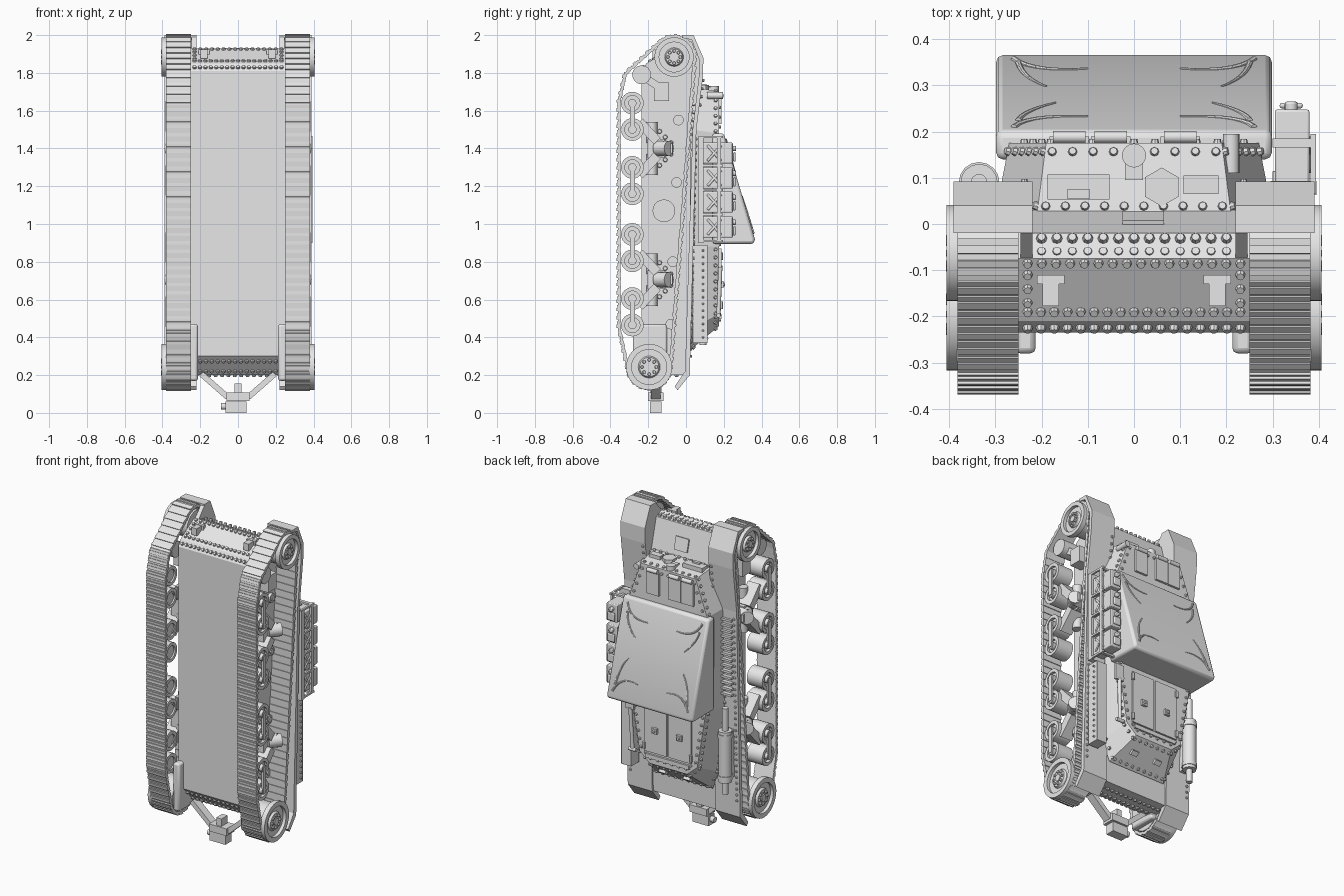
import bpy, bmesh, math
from mathutils import Vector, Matrix
from mathutils.geometry import convex_hull_2d

if "Cube" in bpy.data.objects:
    bpy.data.objects.remove(bpy.data.objects["Cube"])

grey = bpy.data.materials.new("plain_grey")
grey.use_nodes = True
grey.diffuse_color = (0.8, 0.8, 0.8, 1)
grey.node_tree.nodes["Principled BSDF"].inputs["Base Color"].default_value = (0.8, 0.8, 0.8, 1)


class Part:
    """Collects primitives into one named object."""
    def __init__(self, name):
        self.name, self.bm = name, bmesh.new()

    def box(self, centre, size, rot=None):
        m = Matrix.Translation(centre) @ (rot or Matrix()) @ Matrix.Diagonal((*size, 1))
        bmesh.ops.create_cube(self.bm, size=1, matrix=m)
        return self

    def cyl(self, a, b, r, r2=None, n=16):
        a, b = Vector(a), Vector(b)
        m = Matrix.Translation((a + b) / 2) @ (b - a).to_track_quat("Z", "Y").to_matrix().to_4x4()
        bmesh.ops.create_cone(self.bm, cap_ends=True, segments=n, radius1=r,
                              radius2=r if r2 is None else r2, depth=(b - a).length, matrix=m)
        return self

    def loft(self, lower, upper):
        a = [self.bm.verts.new(p) for p in lower]
        b = [self.bm.verts.new(p) for p in upper]
        for i in range(len(a)):
            j = (i + 1) % len(a)
            self.bm.faces.new((a[i], a[j], b[j], b[i]))
        self.bm.faces.new(a[::-1])
        self.bm.faces.new(b)
        return self

    def prism(self, yz, x0, x1):
        return self.loft([(x0, *p) for p in yz], [(x1, *p) for p in yz])

    def rivets(self, a, b, n, normal, r=0.012):
        a, b, normal = Vector(a), Vector(b), Vector(normal).normalized()
        for i in range(n):
            p = a.lerp(b, i / max(n - 1, 1))
            self.cyl(p - normal * 0.004, p + normal * 0.009, r, r * 0.7, 8)
        return self

    def ring(self, x0, x1, y, z, r_out, r_in, n=24):
        loops = []
        for x, r in ((x0, r_out), (x1, r_out), (x1, r_in), (x0, r_in)):
            loops.append([self.bm.verts.new((x, y + r * math.cos(t * math.tau / n),
                                             z + r * math.sin(t * math.tau / n))) for t in range(n)])
        for k in range(4):
            p, q = loops[k], loops[(k + 1) % 4]
            for i in range(n):
                self.bm.faces.new((p[i], p[(i + 1) % n], q[(i + 1) % n], q[i]))
        return self

    def done(self, mirror=False, bevel=0, smooth=True):
        bm = self.bm
        if mirror:
            new = bmesh.ops.duplicate(bm, geom=bm.verts[:] + bm.edges[:] + bm.faces[:])["geom"]
            for v in new:
                if isinstance(v, bmesh.types.BMVert):
                    v.co.x *= -1
        bmesh.ops.recalc_face_normals(bm, faces=bm.faces[:])
        me = bpy.data.meshes.new(self.name)
        bm.to_mesh(me)
        bm.free()
        ob = bpy.data.objects.new(self.name, me)
        bpy.context.collection.objects.link(ob)
        me.materials.append(grey)
        if bevel:
            mod = ob.modifiers.new("bevel", "BEVEL")
            mod.width, mod.segments = bevel, 2
        if smooth:
            bpy.ops.object.select_all(action="DESELECT")
            ob.select_set(True)
            bpy.context.view_layer.objects.active = ob
            bpy.ops.object.shade_smooth_by_angle(angle=math.radians(35))
        return ob


# Lower hull with nose and tail plates
hull = [(-0.235, 0.3), (-0.235, 1.81), (-0.21, 1.85), (-0.075, 1.93), (-0.02, 1.91), (0.03, 1.72), (0.01, 0.2), (-0.14, 0.2)]
Part("lower_hull").prism(hull, -0.25, 0.25).done(smooth=False)
p = Part("hull_rivets")
p.rivets((-0.23, -0.225, 1.83), (0.23, -0.225, 1.83), 17, (0, -1, 0.6))
p.rivets((-0.23, -0.19, 1.862), (0.23, -0.19, 1.862), 17, (0, -0.5, 0.86))
p.rivets((-0.23, -0.085, 1.924), (0.23, -0.085, 1.924), 16, (0, -0.5, 0.86))
for y in (-0.06, -0.03):
    p.rivets((-0.2, y, 1.92), (0.2, y, 1.92), 13, (0, 0.3, 1))
for y, z in ((-0.21, 0.273), (-0.16, 0.221)):
    p.rivets((-0.2, y, z), (0.2, y, z), 14, (0, -0.7, -0.7))
for y in (-0.11, -0.05):
    p.rivets((-0.22, y, 0.2), (0.22, y, 0.2), 14, (0, 0, -1))
for x in (-0.23, 0.23):
    p.rivets((x, -0.17, 1.873), (x, -0.11, 1.91), 3, (0, -0.5, 0.86))
p.done()
Part("nose_lugs").box((0.18, -0.145, 1.9), (0.035, 0.065, 0.045)).box((0.18, -0.12, 1.91), (0.06, 0.02, 0.03)).done(True)
Part("driver_access_plate").box((0.02, 0.012, 1.8), (0.09, 0.012, 0.08), Matrix.Rotation(0.26, 4, "X")).done()

# Fenders, front guards and rear flaps
fender = [(-0.02, 2.0), (0.04, 2.0), (0.092, 1.88), (0.09, 1.78), (0.055, 1.5), (0.02, 0.2), (-0.045, 0.12),
          (-0.06, 0.14), (-0.005, 0.22), (0.035, 1.5), (0.068, 1.78), (0.07, 1.87), (0.03, 1.975), (-0.02, 1.985)]
Part("fenders").prism(fender, 0.22, 0.39).done(True, smooth=False)
Part("fender_inner_walls").prism([(-0.02, 1.99), (0.04, 1.99), (0.088, 1.88), (0.085, 1.78), (0.04, 1.5), (-0.1, 1.5), (-0.1, 1.9)],
                                 0.22, 0.245).done(True, smooth=False)
p = Part("fender_rivets")
p.rivets((0.37, 0.022, 0.3), (0.37, 0.052, 1.45), 32, (0, 1, 0), 0.009)
p.rivets((0.237, 0.056, 1.5), (0.237, 0.088, 1.76), 7, (0, 1, 0), 0.009)
p.done(True)
Part("final_drive_housings").box((0.235, -0.19, 0.32), (0.045, 0.18, 0.3)).done(True, 0.012)

# Tracks: links laid along the hull of the wheel circles
circles = [(-0.063, 1.884, 0.108), (-0.25, 1.755, 0.078), (-0.284, 1.64, 0.07), (-0.284, 0.46, 0.07), (-0.195, 0.243, 0.112)]
cloud = [Vector((y + r * math.cos(t * math.tau / 72), z + r * math.sin(t * math.tau / 72)))
         for y, z, r in circles for t in range(72)]
path = [cloud[i] for i in convex_hull_2d(cloud)]
area = sum(a.x * b.y - a.y * b.x for a, b in zip(path, path[1:] + path[:1]))
if area < 0:
    path.reverse()
segs = list(zip(path, path[1:] + path[:1]))
total = sum((b - a).length for a, b in segs)
count = 92
step = total / count
p, k, base = Part("tracks"), 0, 0
for i in range(count):
    while base + (segs[k][1] - segs[k][0]).length < i * step:
        base += (segs[k][1] - segs[k][0]).length
        k += 1
    a, b = segs[k]
    d = (b - a).normalized()
    c = a + d * (i * step - base)
    rot = Matrix.Rotation(math.atan2(d.y, d.x), 4, "X")
    p.box((0.316, c.x, c.y), (0.132, step * 1.12, 0.016), rot @ Matrix.Rotation(0.1, 4, "X"))
    p.box((0.316, c.x + d.y * 0.008, c.y - d.x * 0.008), (0.132, step * 0.4, 0.012), rot)
p.done(True, smooth=False)

# Idlers and drive wheels
p = Part("end_wheels")
for y, z, r in ((-0.063, 1.884, 0.104), (-0.195, 0.243, 0.122)):
    p.ring(0.375, 0.405, y, z, r, r * 0.76, 32)
    p.cyl((0.25, y, z), (0.385, y, z), r * 0.82, n=32)
    p.cyl((0.38, y, z), (0.398, y, z), r * 0.5, r * 0.42, 24)
    p.cyl((0.39, y, z), (0.405, y, z), r * 0.18)
    for t in range(8):
        w = t * math.tau / 8
        p.rivets((0.398, y + r * 0.31 * math.cos(w), z + r * 0.31 * math.sin(w)), (0, 0, 0), 1, (1, 0, 0), 0.01)
p.done(True)

# Road wheels and suspension bogies
p, q = Part("road_wheels"), Part("suspension_bogies")
for cz in (1.40, 0.705):
    for s in (-1, 1):
        mid = cz + s * 0.17
        for off in (-0.07, 0.07):
            z = mid + off
            p.ring(0.265, 0.372, -0.284, z, 0.06, 0.04)
            p.cyl((0.275, -0.284, z), (0.355, -0.284, z), 0.045)
            p.cyl((0.35, -0.284, z), (0.38, -0.284, z), 0.022)
        q.box((0.378, -0.284, mid), (0.012, 0.026, 0.16))
        q.box((0.31, -0.2, cz + s * 0.09), (0.08, 0.05, 0.14), Matrix.Rotation(s * 0.75, 4, "X"))
        q.cyl((0.27, -0.18, cz + s * 0.03), (0.27, -0.18, cz + s * 0.14), 0.028)
        q.rivets((0.25, -0.08, cz + s * 0.03), (0.25, -0.14, cz + s * 0.09), 3, (1, 0, 0), 0.014)
    q.box((0.28, -0.16, cz), (0.08, 0.09, 0.1))
    q.cyl((0.25, -0.11, cz), (0.35, -0.11, cz), 0.045, n=6)
    q.cyl((0.31, -0.15, cz), (0.36, -0.09, cz), 0.04)
p.done(True)
q.done(True)
p = Part("front_return_roller")
p.cyl((0.26, -0.235, 1.79), (0.36, -0.235, 1.79), 0.05).box((0.29, -0.13, 1.70), (0.08, 0.08, 0.1))
p.box((0.3, -0.18, 1.75), (0.05, 0.13, 0.04), Matrix.Rotation(-0.6, 4, "X"))
p.done(True)
p = Part("hull_side_ports")
for y, z, r in ((-0.04, 1.55, 0.028), (-0.05, 1.22, 0.028), (-0.117, 1.07, 0.06), (-0.07, 0.8, 0.028), (-0.08, 0.47, 0.028)):
    p.cyl((0.245, y, z), (0.268, y, z), r, n=20).cyl((0.26, y, z), (0.274, y, z), r * 0.6)
p.done(True)

# Upper casemate and engine deck, riveted along every plate
half_low = [(0.21, 1.73), (0.30, 1.5), (0.30, 0.88), (0.25, 0.45), (0.2, 0.33)]
half_top = [(0.19, 1.70), (0.27, 1.48), (0.26, 0.88), (0.2, 0.52), (0.13, 0.46)]
low = [Vector((x, 0.02, z)) for x, z in half_low] + [Vector((-x, 0.02, z)) for x, z in half_low[::-1]]
top = [Vector((x, 0.175, z)) for x, z in half_top] + [Vector((-x, 0.175, z)) for x, z in half_top[::-1]]
Part("casemate").loft(low, top).done(smooth=False)
p = Part("casemate_rivets")
centre = Vector((0, 0.175, 1.1))
for i in range(10):
    j = (i + 1) % 10
    n = (low[j] - low[i]).cross(top[i] - low[i]).normalized()
    n = n if n.dot(low[i] + low[j] - centre * 2) > 0 else -n
    for f in (0.12, 0.88):
        a, b = low[i].lerp(top[i], f), low[j].lerp(top[j], f)
        a, b = a.lerp(b, 0.04), b.lerp(a, 0.04)
        p.rivets(a, b, max(3, int((b - a).length / 0.036)), n, 0.011)
    a, b = top[i].lerp(centre, 0.05), top[j].lerp(centre, 0.05)
    p.rivets(a, b, max(3, int((b - a).length / 0.04)), (0, 1, 0), 0.01)
p.done()

# Front plate fittings
p = Part("front_vision_ports")
p.box((-0.12, 0.08, 1.725), (0.135, 0.055, 0.03)).box((-0.12, 0.065, 1.74), (0.05, 0.02, 0.02))
p.box((0.145, 0.085, 1.72), (0.075, 0.04, 0.03)).cyl((0.06, 0.08, 1.7), (0.06, 0.08, 1.735), 0.042, n=6)
p.box((0, 0.12, 1.71), (0.04, 0.05, 0.03)).cyl((0, 0.148, 1.66), (0, 0.148, 1.73), 0.026)
p.cyl((0.21, 0.11, 1.68), (0.21, 0.195, 1.68), 0.018)
p.done()
p = Part("roof_hatches")
for x in (-0.14, -0.05, 0.1):
    p.box((x, 0.18, 1.6), (0.085, 0.018, 0.14))
    p.cyl((x - 0.035, 0.188, 1.68), (x + 0.035, 0.188, 1.68), 0.013)
p.done()

# Canvas cover: a wedge with raised folds in the corners
cover = [(0.14, 1.48), (0.20, 1.48), (0.365, 0.92), (0.36, 0.895), (0.14, 0.895)]
Part("canvas_cover").prism(cover, -0.298, 0.298).done(bevel=0.014)
p = Part("canvas_folds")
folds = [((0.26, 1.45), (0.23, 1.36), (0.1, 1.37)), ((0.25, 1.40), (0.24, 1.33), (0.17, 1.27)),
         ((0.26, 0.95), (0.22, 1.05), (0.1, 1.02)), ((0.25, 0.98), (0.24, 1.09), (0.19, 1.15))]
for f in folds:
    a, b, c = [Vector((x, 0.2 + (1.48 - z) * 0.295, z)) for x, z in f]
    pts = [a.lerp(b, t / 7).lerp(b.lerp(c, t / 7), t / 7) for t in range(8)]
    for i in range(7):
        p.cyl(pts[i], pts[i + 1], 0.007 - i * 0.0006, 0.0064 - i * 0.0006, 8)
p.done(True)

# Fuel cans in a rack on one side
p, q = Part("fuel_cans"), Part("can_rack")
for z in (1.375, 1.243, 1.116, 0.984):
    p.box((0.342, 0.165, z), (0.075, 0.165, 0.112))
    p.cyl((0.34, 0.24, z + 0.025), (0.34, 0.265, z + 0.025), 0.014).box((0.34, 0.256, z - 0.02), (0.05, 0.012, 0.05))
    for w in (-0.85, 0.85):
        p.box((0.381, 0.15, z), (0.01, 0.11, 0.014), Matrix.Rotation(w, 4, "X"))
q.box((0.345, 0.078, 1.18), (0.1, 0.03, 0.56)).box((0.388, 0.175, 1.18), (0.012, 0.02, 0.55))
for z in (1.46, 1.31, 1.18, 1.05, 0.91):
    q.box((0.388, 0.13, z), (0.012, 0.13, 0.012)).box((0.345, 0.175, z), (0.09, 0.02, 0.012))
p.done(bevel=0.008)
q.done()

# Engine deck doors, hinges and rear bosses
p = Part("engine_deck_doors")
for x in (-0.085, 0.085):
    p.box((x, 0.177, 0.7), (0.155, 0.012, 0.33))
    p.box((x, 0.188, 0.68), (0.035, 0.02, 0.035)).rivets((x, 0.198, 0.68), (x, 0.198, 0.68), 1, (0, 1, 0))
    for z in (0.57, 0.83):
        p.cyl((x * 1.9, 0.185, z - 0.02), (x * 1.9, 0.185, z + 0.02), 0.01, n=8)
    p.box((x, 0.1, 0.395), (0.045, 0.03, 0.03), Matrix.Rotation(0.7, 4, "X"))
p.box((0, 0.183, 0.51), (0.3, 0.012, 0.025))
p.done()

# Exhaust, stowage box, louvres and shovel on the fenders
p = Part("exhaust_silencer").cyl((-0.335, 0.09, 0.44), (-0.335, 0.09, 0.76), 0.04)
p.cyl((-0.335, 0.09, 0.36), (-0.335, 0.09, 0.9), 0.018)
for z in (0.47, 0.73):
    p.cyl((-0.335, 0.09, z - 0.012), (-0.335, 0.09, z + 0.012), 0.044)
p.box((-0.335, 0.045, 0.6), (0.04, 0.05, 0.3)).done()
p = Part("fender_louvres")
for i in range(14):
    p.box((-0.325, 0.055, 0.97 + i * 0.036), (0.07, 0.025, 0.014))
p.done()
Part("fender_bin").box((0.335, 0.075, 0.63), (0.07, 0.08, 0.52)).rivets((0.37, 0.09, 0.4), (0.37, 0.09, 0.86), 14, (1, 0, 0), 0.007).done(bevel=0.006)
p = Part("shovel").cyl((0.25, 0.172, 0.52), (0.26, 0.182, 0.78), 0.011).box((0.262, 0.18, 0.82), (0.06, 0.014, 0.1))
p.cyl((0.225, 0.172, 0.515), (0.275, 0.172, 0.515), 0.011).done()

# Towing hitch
p = Part("tow_hitch").box((0, -0.16, 0.085), (0.12, 0.08, 0.045)).box((-0.01, -0.16, 0.03), (0.11, 0.06, 0.06))
p.cyl((-0.09, -0.16, 0.035), (-0.05, -0.16, 0.035), 0.018).box((0, -0.16, 0.13), (0.035, 0.06, 0.05))
for s in (-1, 1):
    p.box((s * 0.125, -0.16, 0.145), (0.185, 0.05, 0.03), Matrix.Rotation(-s * 0.72, 4, "Y"))
p.done()
